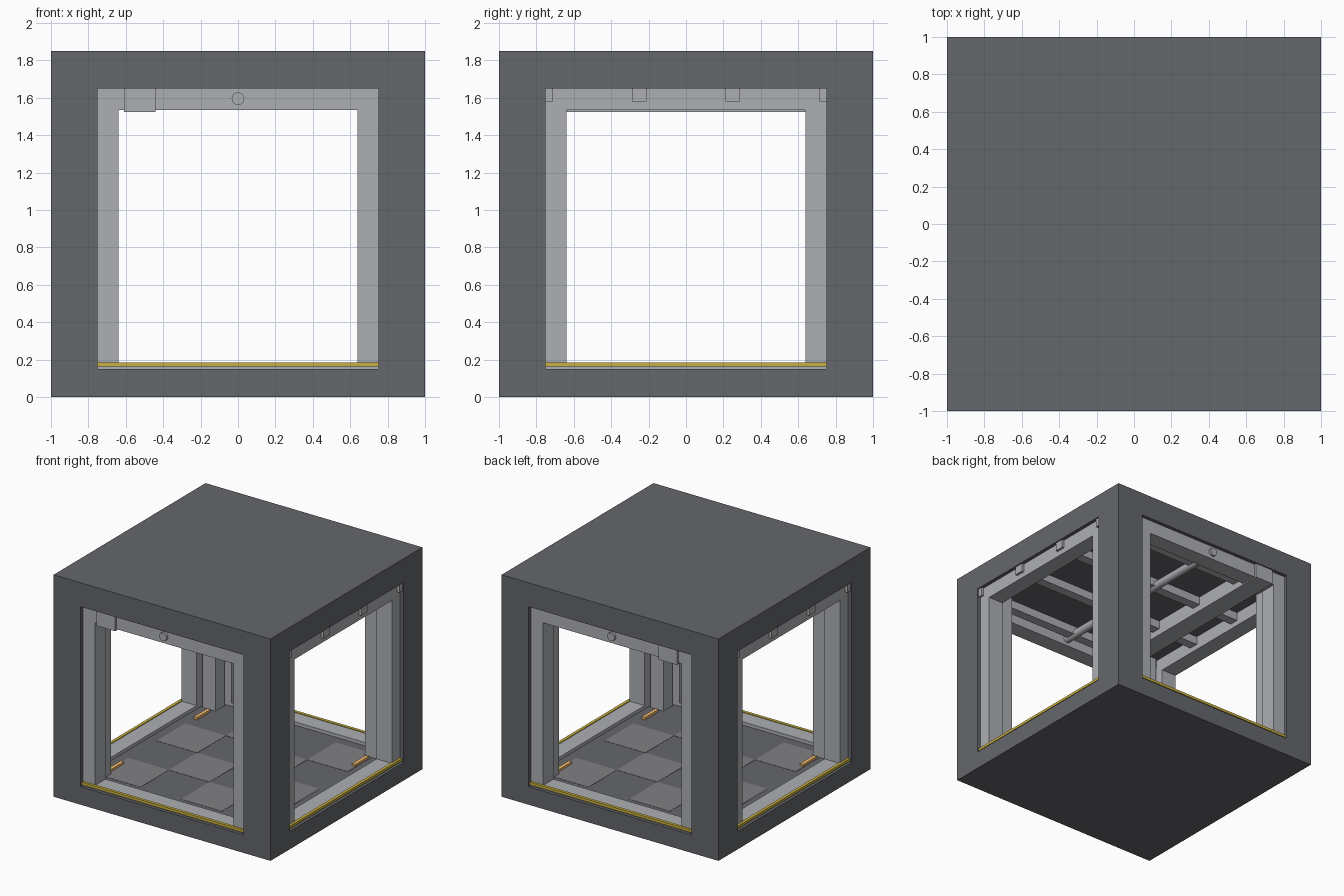
import bpy, math

if "Cube" in bpy.data.objects:
    bpy.data.objects.remove(bpy.data.objects["Cube"])


def material(name, rgb):
    m = bpy.data.materials.new(name)
    m.diffuse_color = (*rgb, 1)
    m.use_nodes = True
    m.node_tree.nodes["Principled BSDF"].inputs["Base Color"].default_value = m.diffuse_color
    return m


DARK = material("dark_grey", (0.13, 0.135, 0.15))
LIGHT = material("light_grey", (0.42, 0.43, 0.45))
TILE = material("tile_grey", (0.22, 0.22, 0.23))
YELLOW = material("yellow", (0.6, 0.45, 0.05))
ORANGE = material("orange", (0.9, 0.5, 0.15))


def box(name, x, y, z, mat):
    """Box from (min, max) ranges."""
    bpy.ops.mesh.primitive_cube_add(size=1)
    o = bpy.context.object
    o.name = name
    for v in o.data.vertices:
        v.co = [r[0] if c < 0 else r[1] for c, r in zip(v.co, (x, y, z))]
    o.data.materials.append(mat)
    return o


def span(c, w):
    return (c - w / 2, c + w / 2)


# Shell: floor slab, roof slab and four solid corner columns
box("floor_slab", (-1, 1), (-1, 1), (0, 0.15), DARK)
box("roof_slab", (-1, 1), (-1, 1), (1.65, 1.85), DARK)
for sx in (-1, 1):
    for sy in (-1, 1):
        box("corner_column", span(sx * 0.875, 0.25), span(sy * 0.875, 0.25), (0.15, 1.65), DARK)
        box("corner_trim", span(sx * 0.75, 0.12), span(sy * 0.75, 0.12), (0.15, 1.65), LIGHT)
        box("floor_light", span(sx * 0.73, 0.03), span(sy * 0.57, 0.18), (0.15, 0.17), ORANGE)

# Door frames: posts, header, sill and yellow threshold on each side
for i in range(4):
    parts = [
        box("door_post_left", (-0.75, -0.64), (-0.97, -0.83), (0.15, 1.65), LIGHT),
        box("door_post_right", (0.64, 0.75), (-0.97, -0.83), (0.15, 1.65), LIGHT),
        box("door_header", (-0.64, 0.64), (-0.97, -0.83), (1.535, 1.65), LIGHT),
        box("door_sill", (-0.75, 0.75), (-0.975, -0.83), (0.15, 0.178), LIGHT),
        box("door_threshold", (-0.75, 0.75), (-0.99, -0.965), (0.162, 0.184), YELLOW),
    ]
    for p in parts:
        p.rotation_euler.z = i * math.pi / 2

# Checkered floor tiles
for i in range(4):
    for j in range(4):
        if (i + j) % 2 == 0:
            box("floor_tile", span(-0.5625 + i * 0.375, 0.375),
                span(-0.5625 + j * 0.375, 0.375), (0.148, 0.152), TILE)

# Ceiling ribs, duct and pipe
for y in (-0.75, -0.25, 0.25, 0.75):
    box("ceiling_rib", (-0.99, 0.99), span(y, 0.08), (1.58, 1.65), LIGHT)
box("ceiling_duct", span(-0.525, 0.17), (-0.99, 0.99), (1.525, 1.65), LIGHT)
bpy.ops.mesh.primitive_cylinder_add(vertices=16, radius=0.034, depth=1.98,
                                    location=(0, 0, 1.595), rotation=(math.pi / 2, 0, 0))
pipe = bpy.context.object
pipe.name = "ceiling_pipe"
pipe.data.materials.append(LIGHT)
bpy.ops.object.shade_smooth_by_angle()
